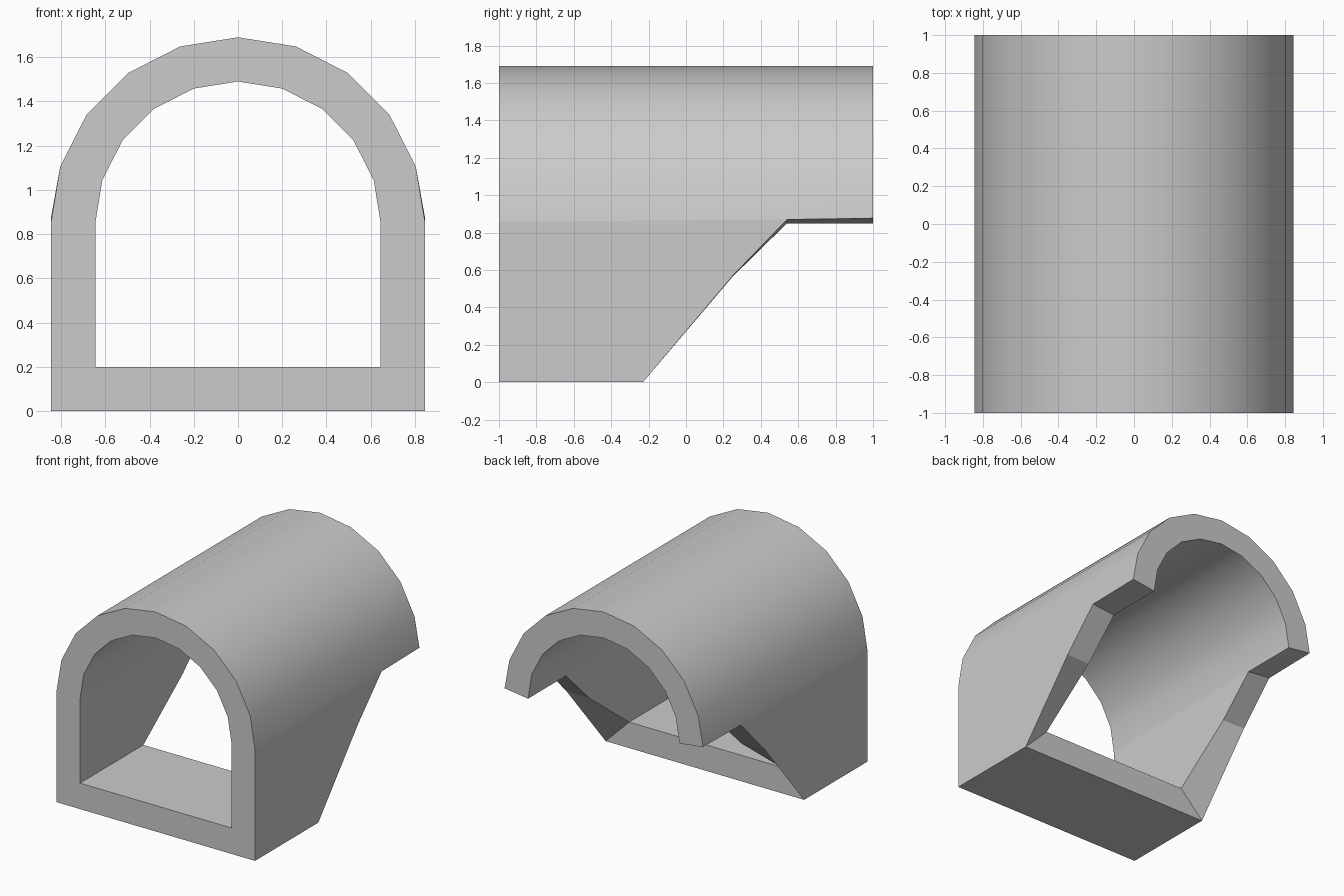
import bpy
import bmesh
from math import sin, cos, pi

if "Cube" in bpy.data.objects:
    bpy.data.objects.remove(bpy.data.objects["Cube"])

SEGMENTS = 10        # arch sides
CENTRE_Z = 0.845     # arch centre height


def sheet(bm, half, floor_z, spring):
    """One skin of the tunnel: arch, two walls and a short floor.
    spring = wall-top heights at the front, at the notch and at the back."""
    new = bm.verts.new
    ribs = []
    for y in (-1, 1):
        rib = [new((half * cos(pi * i / SEGMENTS), y,
                    CENTRE_Z + half * sin(pi * i / SEGMENTS)))
               for i in range(SEGMENTS + 1)]
        rib[0].co.z = rib[-1].co.z = spring[0] if y < 0 else spring[2]
        ribs.append(rib)
    front, back = ribs

    # side walls: front corner, floor end, two points up the sloping cut
    cut = [[new((s * half, y, z)) for y, z in
            ((-1, floor_z), (-0.23, floor_z),
             (0.25, 0.57 if floor_z == 0 else 0.565), (0.54, spring[1]))]
           for s in (1, -1)]
    right, left = cut

    faces = []
    for i in range(SEGMENTS):
        loop = [front[i], back[i], back[i + 1], front[i + 1]]
        if i == 0:
            loop.insert(1, right[3])
        if i == SEGMENTS - 1:
            loop.insert(3, left[3])
        faces.append((loop, True))
    faces.append((right + [front[0]], False))
    faces.append(([front[-1]] + left[::-1], False))
    faces.append(([left[0], left[1], right[1], right[0]], False))
    return front + back + right + left, faces


bm = bmesh.new()
outer, outer_faces = sheet(bm, 0.845, 0.0, (0.858, 0.87, 0.877))
inner, inner_faces = sheet(bm, 0.645, 0.2, (0.85, 0.85, 0.85))

# outer and inner skins
for loop, smooth in outer_faces:
    bm.faces.new(loop).smooth = smooth
border = [tuple(e.verts) for e in bm.edges if e.is_boundary]
for loop, smooth in inner_faces:
    bm.faces.new(loop[::-1]).smooth = smooth

# rim joining the two skins
partner = dict(zip(outer, inner))
for a, b in border:
    bm.faces.new((a, b, partner[b], partner[a]))
bmesh.ops.recalc_face_normals(bm, faces=bm.faces[:])

# keep the rim and wall edges crisp, the arch smooth
for e in bm.edges:
    e.smooth = all(f.smooth for f in e.link_faces)

mesh = bpy.data.meshes.new("arched_tunnel")
bm.to_mesh(mesh)
bm.free()
bpy.context.collection.objects.link(bpy.data.objects.new("arched_tunnel", mesh))
